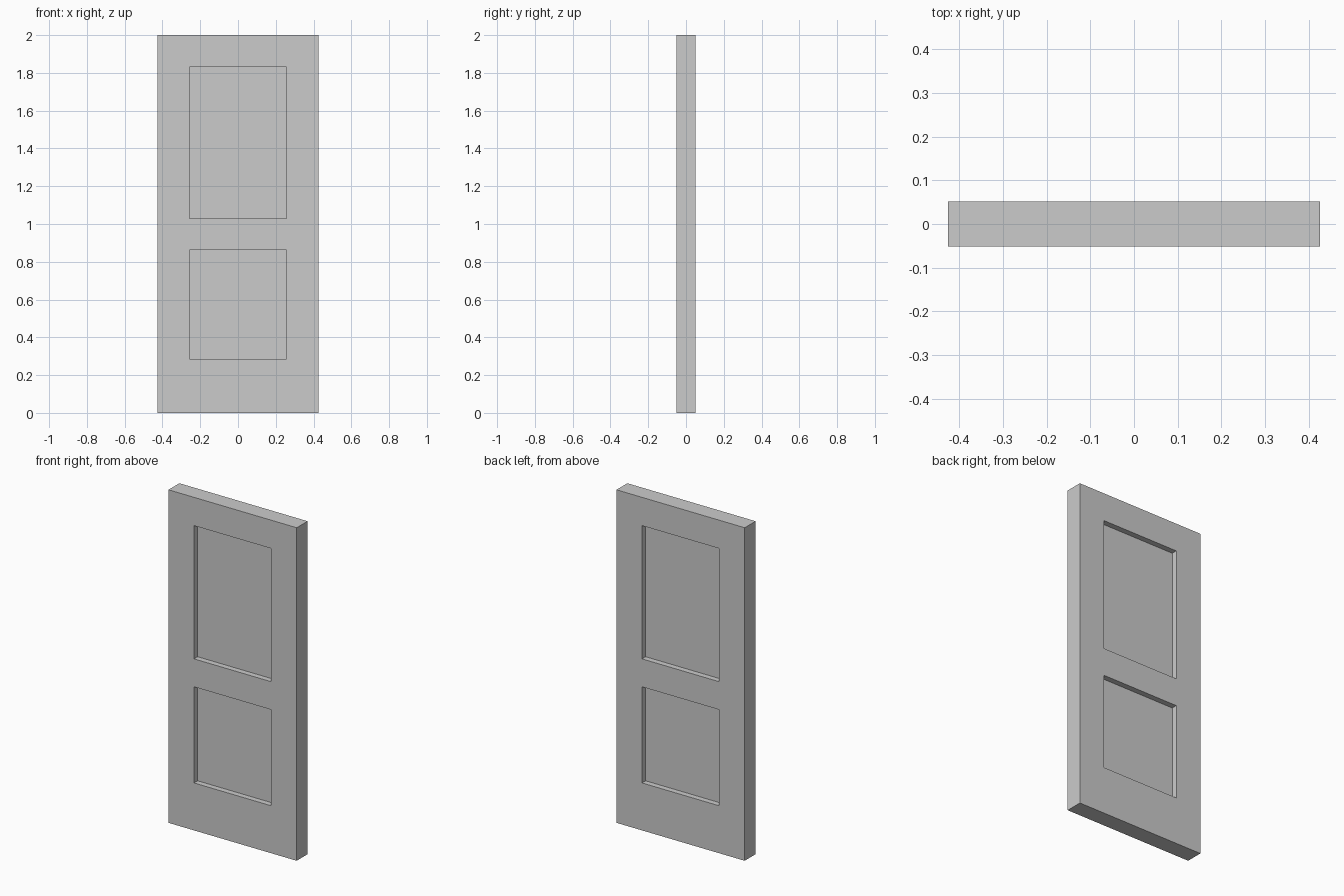
import bpy, bmesh
from mathutils import Matrix

if "Cube" in bpy.data.objects:
    bpy.data.objects.remove(bpy.data.objects["Cube"])

WIDTH, THICK, HEIGHT = 0.852, 0.103, 2.0
PANEL_X = 0.256                                # half width of both panels
PANELS_Z = [(0.285, 0.862), (1.03, 1.83)]      # lower and upper panel
RECESS = 0.034

# Door slab
bm = bmesh.new()
bmesh.ops.create_cube(bm, size=1, matrix=Matrix.Translation((0, 0, HEIGHT / 2))
                      @ Matrix.Diagonal((WIDTH, THICK, HEIGHT, 1)))


def cut(co, normal):
    bmesh.ops.bisect_plane(bm, geom=bm.verts[:] + bm.edges[:] + bm.faces[:],
                           plane_co=co, plane_no=normal)


# Stile and rail lines
for x in (-PANEL_X, PANEL_X):
    cut((x, 0, 0), (1, 0, 0))
for pair in PANELS_Z:
    for z in pair:
        cut((0, 0, z), (0, 0, 1))
bm.normal_update()

# Sunken panels on the front and back
panels = []
for f in bm.faces:
    c = f.calc_center_median()
    if abs(f.normal.y) > 0.9 and abs(c.x) < PANEL_X and any(a < c.z < b for a, b in PANELS_Z):
        panels.append(f)
bmesh.ops.inset_individual(bm, faces=panels, thickness=0, depth=-RECESS)
bmesh.ops.recalc_face_normals(bm, faces=bm.faces[:])

mesh = bpy.data.meshes.new("door_panel")
bm.to_mesh(mesh)
bm.free()
door = bpy.data.objects.new("door_panel", mesh)
bpy.context.collection.objects.link(door)
